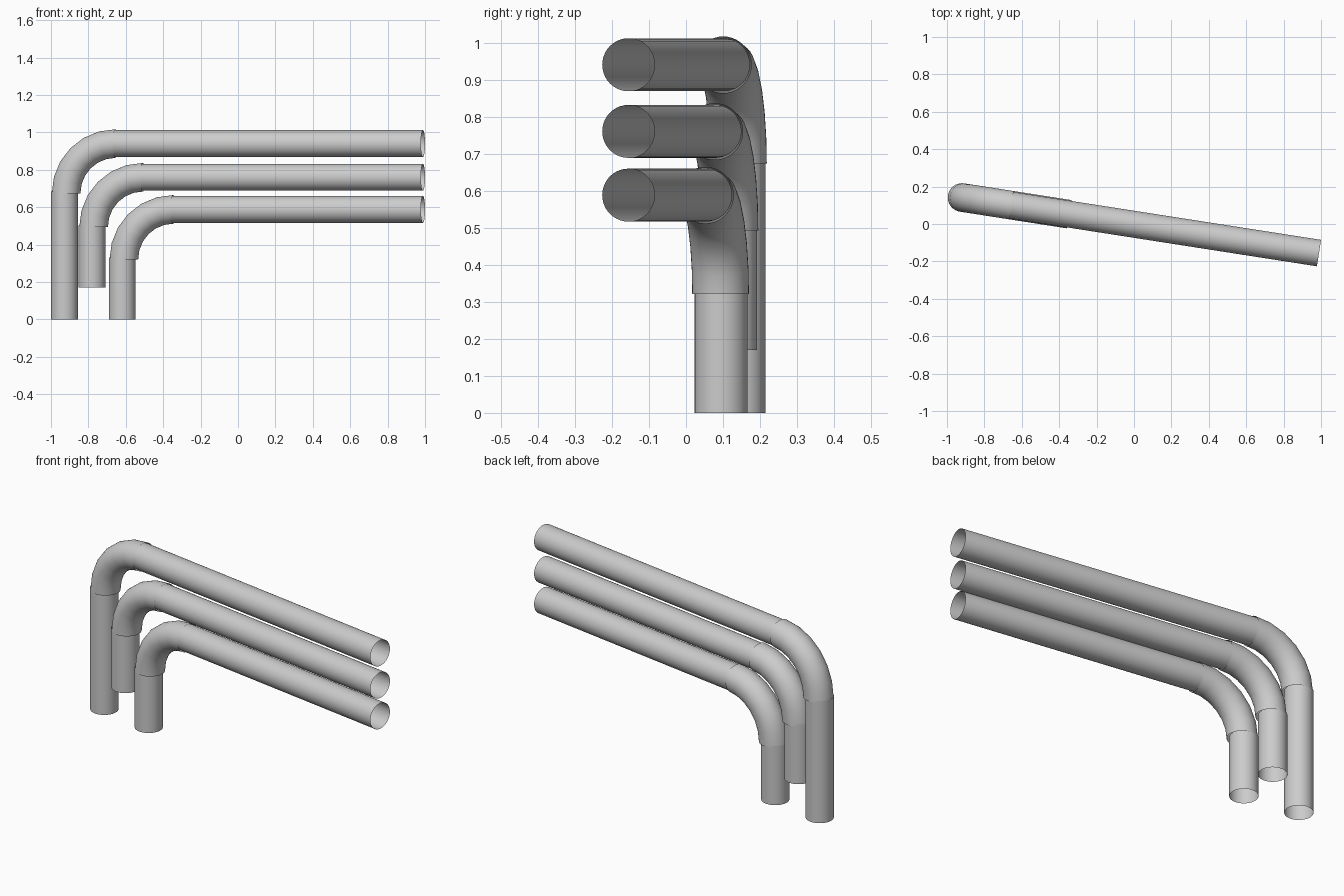
import bpy, bmesh, math
from mathutils import Vector

if "Cube" in bpy.data.objects:
    bpy.data.objects.remove(bpy.data.objects["Cube"])

YAW = -math.radians(8.85)
D = Vector((math.cos(YAW), math.sin(YAW), 0))    # run direction of the pipes
SIDE = Vector((-math.sin(YAW), math.cos(YAW), 0))
UP = Vector((0, 0, 1))
R, R_ELBOW, BEND, SIDES, STEPS = 0.0715, 0.0765, 0.267, 40, 6


def tube(name, rings, radius):
    """Open-ended tube through (centre, tangent) rings lying in the D/UP plane."""
    bm = bmesh.new()
    loops = []
    for c, t in rings:
        n = SIDE.cross(t)
        loops.append([bm.verts.new(c + radius * (math.cos(a) * SIDE + math.sin(a) * n))
                      for a in (2 * math.pi * i / SIDES for i in range(SIDES))])
    for a, b in zip(loops, loops[1:]):
        for i in range(SIDES):
            j = (i + 1) % SIDES
            bm.faces.new((a[i], a[j], b[j], b[i]))
    bmesh.ops.recalc_face_normals(bm, faces=bm.faces)
    me = bpy.data.meshes.new(name)
    bm.to_mesh(me)
    bm.free()
    ob = bpy.data.objects.new(name, me)
    bpy.context.collection.objects.link(ob)
    for p in me.polygons:
        p.use_smooth = True
    return ob


# name, leg x, leg bottom z, height of horizontal run
for name, x, z0, z1 in (("upper", -0.928, 0.0, 0.94),
                        ("middle", -0.781, 0.17, 0.76),
                        ("lower", -0.619, 0.0, 0.588)):
    leg = Vector((x, 0.143 - 0.156 * (x + 0.928), 0))
    seam = z1 - BEND
    # vertical leg
    tube(name + "_leg", [(leg + UP * z0, UP), (leg + UP * (seam + 0.01), UP)], R)
    # faceted quarter bend, slightly wider than the pipes
    base = leg + D * 0.009 + UP * seam
    arc = []
    for i in range(STEPS + 1):
        a = math.pi / 2 * i / STEPS
        arc.append((base + BEND * ((1 - math.cos(a)) * D + math.sin(a) * UP),
                    math.cos(a) * UP + math.sin(a) * D))
    tube(name + "_elbow", arc, R_ELBOW)
    # horizontal run to the common right-hand end
    start = arc[-1][0] - D * 0.01
    length = (0.989 - start.x) / D.x
    tube(name + "_run", [(start, D), (start + D * length, D)], R)
